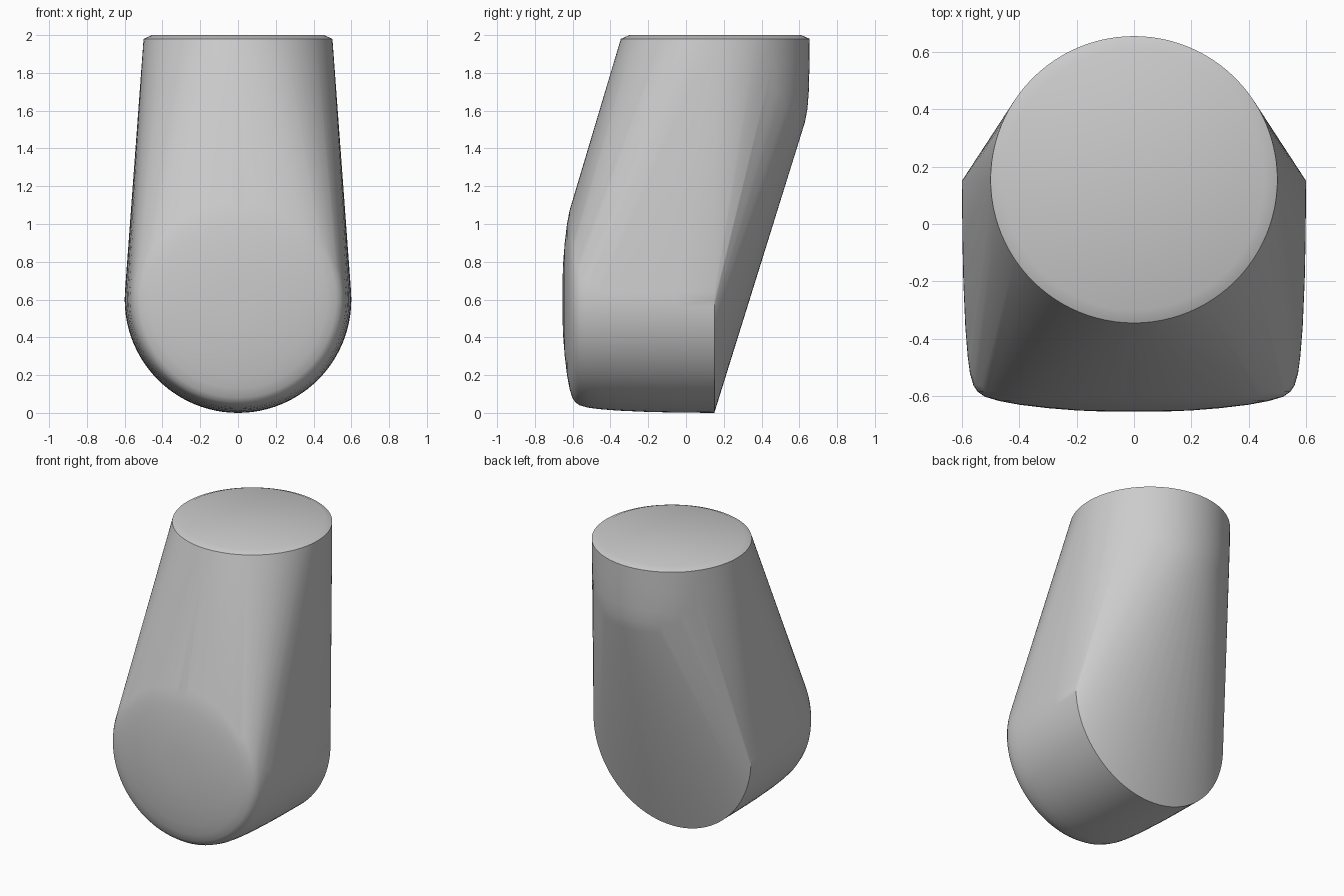
import bpy, bmesh, math

if "Cube" in bpy.data.objects:
    bpy.data.objects.remove(bpy.data.objects["Cube"])

SEG = 96
bm = bmesh.new()


def ring_points(radius, place):
    """Add a ring of vertices; place maps (u, v) to a 3D position."""
    for i in range(SEG):
        a = 2 * math.pi * i / SEG
        bm.verts.new(place(radius * math.cos(a), radius * math.sin(a)))


# Upright round top: (radius, height), bulging slightly at the lower back
for r, h in [(0.455, 2.0), (0.5, 1.98), (0.499, 1.85), (0.495, 1.7),
             (0.488, 1.61), (0.475, 1.54)]:
    ring_points(r, lambda u, v: (u, v + 0.155, h))

# Horizontal round lower end with a shallow domed front: (radius, y)
for r, y in [(0.1, -0.654), (0.2, -0.650), (0.3, -0.642), (0.4, -0.630),
             (0.47, -0.617), (0.52, -0.602), (0.545, -0.585), (0.56, -0.562),
             (0.572, -0.52), (0.58, -0.46), (0.588, -0.36), (0.595, -0.2),
             (0.598, -0.06), (0.6, 0.15)]:
    ring_points(r, lambda u, v: (u, y, v + 0.6))

# Wrap both ends in one continuous skin and drop the enclosed points
bmesh.ops.convex_hull(bm, input=bm.verts[:])
bmesh.ops.delete(bm, geom=[v for v in bm.verts if not v.link_faces], context='VERTS')
bmesh.ops.dissolve_limit(bm, angle_limit=math.radians(0.05),
                         verts=bm.verts[:], edges=bm.edges[:])
bmesh.ops.recalc_face_normals(bm, faces=bm.faces[:])

mesh = bpy.data.meshes.new("tapered_body")
bm.to_mesh(mesh)
bm.free()
body = bpy.data.objects.new("tapered_body", mesh)
bpy.context.collection.objects.link(body)

# Smooth skin with crisp rim and back edge
bpy.context.view_layer.objects.active = body
body.select_set(True)
bpy.ops.object.shade_smooth_by_angle(angle=math.radians(30))
